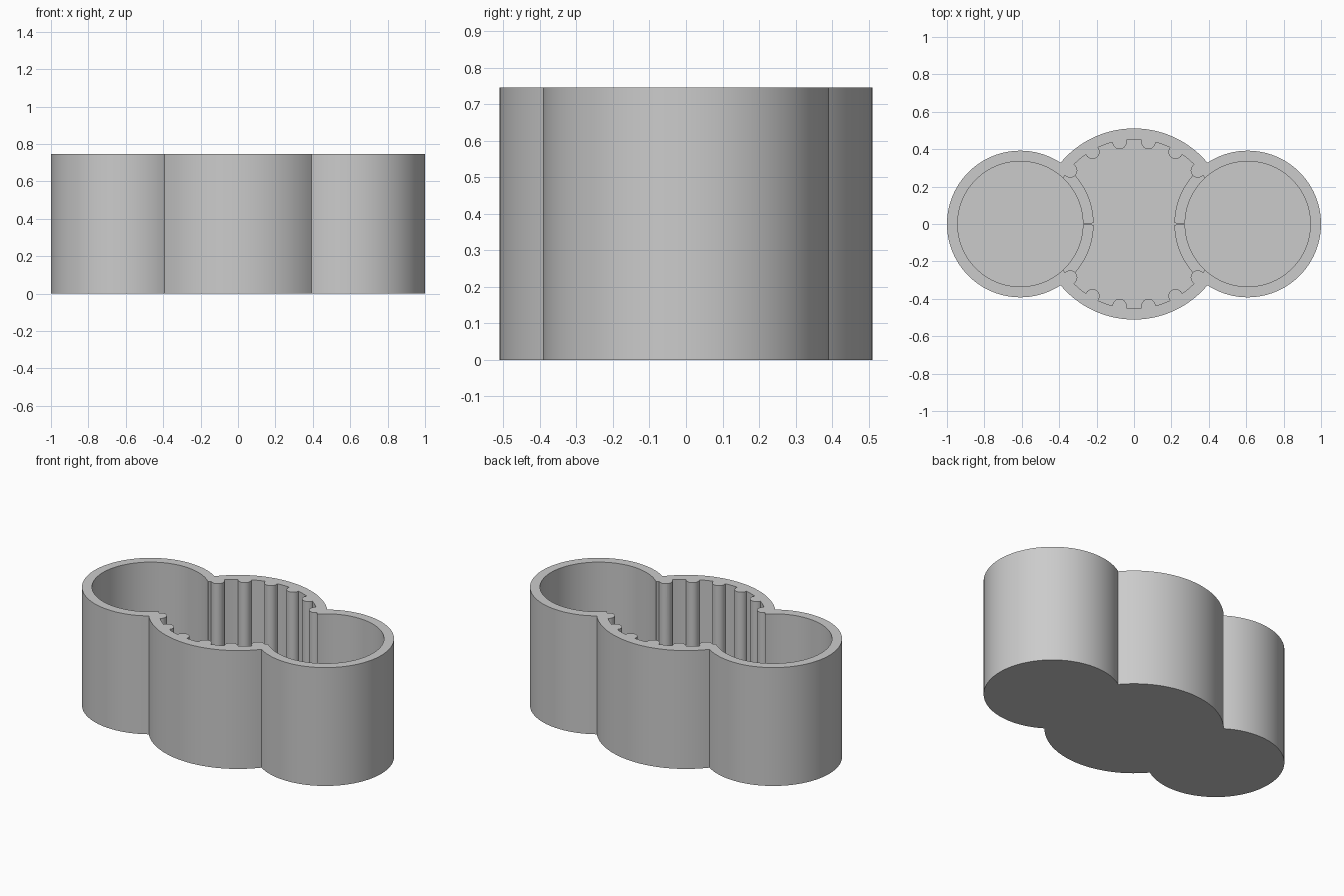
import bpy
import bmesh
from math import sin, cos, pi, radians

if "Cube" in bpy.data.objects:
    bpy.data.objects.remove(bpy.data.objects["Cube"], do_unlink=True)

HEIGHT, FLOOR, RIDGE = 0.745, 0.06, 0.12
SIDE_X, SIDE_OUT, SIDE_IN = 0.608, 0.392, 0.335
MID_OUT, MID_IN = 0.511, 0.452
FLUTE_R, FLUTE_AT = 0.038, 0.445

grey = bpy.data.materials.new("light_grey")
grey.use_nodes = True
colour = (0.6, 0.6, 0.6, 1)
grey.diffuse_color = colour
grey.node_tree.nodes["Principled BSDF"].inputs["Base Color"].default_value = colour


def arc(cx, cy, r, a0, a1, n):
    return [(cx + r * cos(a0 + (a1 - a0) * i / n), cy + r * sin(a0 + (a1 - a0) * i / n))
            for i in range(n + 1)]


def prism(name, outline, z0, z1):
    """Extrude a flat outline from z0 to z1."""
    bm = bmesh.new()
    face = bm.faces.new([bm.verts.new((x, y, z0)) for x, y in outline])
    up = bmesh.ops.extrude_face_region(bm, geom=[face])["geom"]
    bmesh.ops.translate(bm, vec=(0, 0, z1 - z0),
                        verts=[v for v in up if isinstance(v, bmesh.types.BMVert)])
    bmesh.ops.recalc_face_normals(bm, faces=bm.faces)
    mesh = bpy.data.meshes.new(name)
    bm.to_mesh(mesh)
    bm.free()
    mesh.materials.append(grey)
    obj = bpy.data.objects.new(name, mesh)
    bpy.context.collection.objects.link(obj)
    return obj


def cylinder(name, cx, cy, r, z0, z1, n=96):
    return prism(name, arc(cx, cy, r, 0, 2 * pi, n)[:-1], z0, z1)


def activate(obj):
    bpy.ops.object.select_all(action="DESELECT")
    obj.select_set(True)
    bpy.context.view_layer.objects.active = obj


def combine(obj, tool, operation):
    """Apply a boolean and discard the tool."""
    mod = obj.modifiers.new("boolean", "BOOLEAN")
    mod.operation, mod.object, mod.solver = operation, tool, "EXACT"
    activate(obj)
    bpy.ops.object.modifier_apply(modifier=mod.name)
    bpy.data.objects.remove(tool, do_unlink=True)


# Outer shell: three overlapping drums
body = cylinder("container_body", 0, 0, MID_OUT, 0, HEIGHT, 128)
for side in (-1, 1):
    combine(body, cylinder("drum", side * SIDE_X, 0, SIDE_OUT, 0, HEIGHT), "UNION")

# Central chamber with round flutes standing out from its wall
chamber = cylinder("chamber", 0, 0, MID_IN, FLOOR, HEIGHT + 0.1, 128)
for half in (90, 270):
    for step in (-50, -30, -10, 10, 30, 50):
        a = radians(half + step)
        flute = cylinder("flute", FLUTE_AT * cos(a), FLUTE_AT * sin(a),
                         FLUTE_R, 0, HEIGHT + 0.2, 24)
        combine(chamber, flute, "DIFFERENCE")
combine(body, chamber, "DIFFERENCE")

# Round side chambers, open to the centre
for side in (-1, 1):
    combine(body, cylinder("side_chamber", side * SIDE_X, 0, SIDE_IN, FLOOR, HEIGHT + 0.1),
            "DIFFERENCE")

# Low curved ridges between the chambers, split in the middle
parts = [body]
for side, label in ((1, "left"), (-1, "right")):
    for end, where in ((1, "back"), (-1, "front")):
        a0, a1 = radians(0.6), radians(47.5)
        outline = arc(0, 0, SIDE_OUT, a0, a1, 20) + arc(0, 0, SIDE_IN, a1, a0, 20)
        outline = [(side * (SIDE_X - x), end * y) for x, y in outline]
        parts.append(prism(f"{label}_{where}_ridge", outline, FLOOR - 0.01, RIDGE))

for obj in parts:
    activate(obj)
    bpy.ops.object.shade_smooth_by_angle(angle=radians(30))
